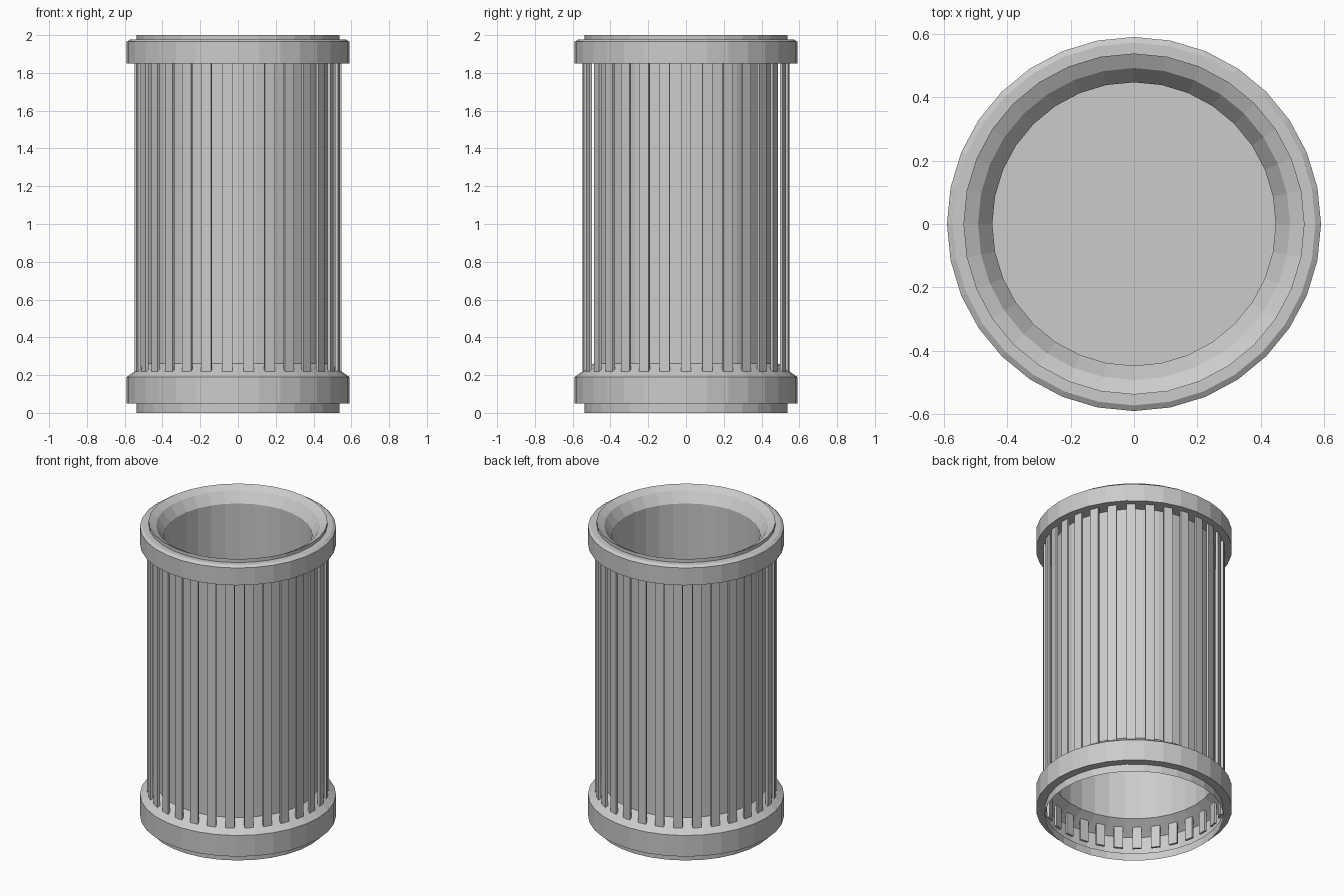
import bpy, bmesh
from math import sin, cos, tau, radians
from mathutils import Matrix

if "Cube" in bpy.data.objects:
    bpy.data.objects.remove(bpy.data.objects["Cube"])

SIDES = 32


def finish(bm, name):
    me = bpy.data.meshes.new(name)
    bm.to_mesh(me)
    bm.free()
    ob = bpy.data.objects.new(name, me)
    bpy.context.collection.objects.link(ob)
    return ob


def lathe(name, profile, cap_end=False):
    """Spin (radius, z) points around z; points run with the outside on the right."""
    bm = bmesh.new()
    rings = [[bm.verts.new((r * cos(tau * i / SIDES), r * sin(tau * i / SIDES), z))
              for i in range(SIDES)] for r, z in profile]
    for a, b in zip(rings, rings[1:]):
        for i in range(SIDES):
            j = (i + 1) % SIDES
            bm.faces.new((a[i], a[j], b[j], b[i]))
    if cap_end:
        bm.faces.new(rings[-1])
    return finish(bm, name)


# Hollow base collar with sloped shoulder
lathe("lower_collar", [(.538, 0), (.538, .05), (.59, .05), (.59, .19), (.488, .262)])

# Main tube wall
lathe("tube_wall", [(.488, .262), (.488, 1.85)])

# Top collar with bevelled edge and raised lip
lathe("upper_collar", [(.488, 1.85), (.59, 1.85), (.59, 1.965), (.572, 1.977),
                       (.538, 1.977), (.538, 2.0)])

# Funnel mouth, inner bore and floor
lathe("inner_cup", [(.538, 2.0), (.492, 1.975), (.447, 1.91), (.447, 1.0)], cap_end=True)

# Ring of thin vertical slats standing off the wall
COUNT, R_IN, R_OUT, WIDTH, Z0, Z1 = 30, .532, .547, .055, .085, 1.86
bm = bmesh.new()
for k in range(COUNT):
    turn = Matrix.Rotation(radians(-90 + 6) + tau * k / COUNT, 4, 'Z')
    place = Matrix.Translation(((R_IN + R_OUT) / 2, 0, (Z0 + Z1) / 2))
    size = Matrix.Diagonal((R_OUT - R_IN, WIDTH, Z1 - Z0, 1))
    bmesh.ops.create_cube(bm, size=1, matrix=turn @ place @ size)
finish(bm, "slats")
